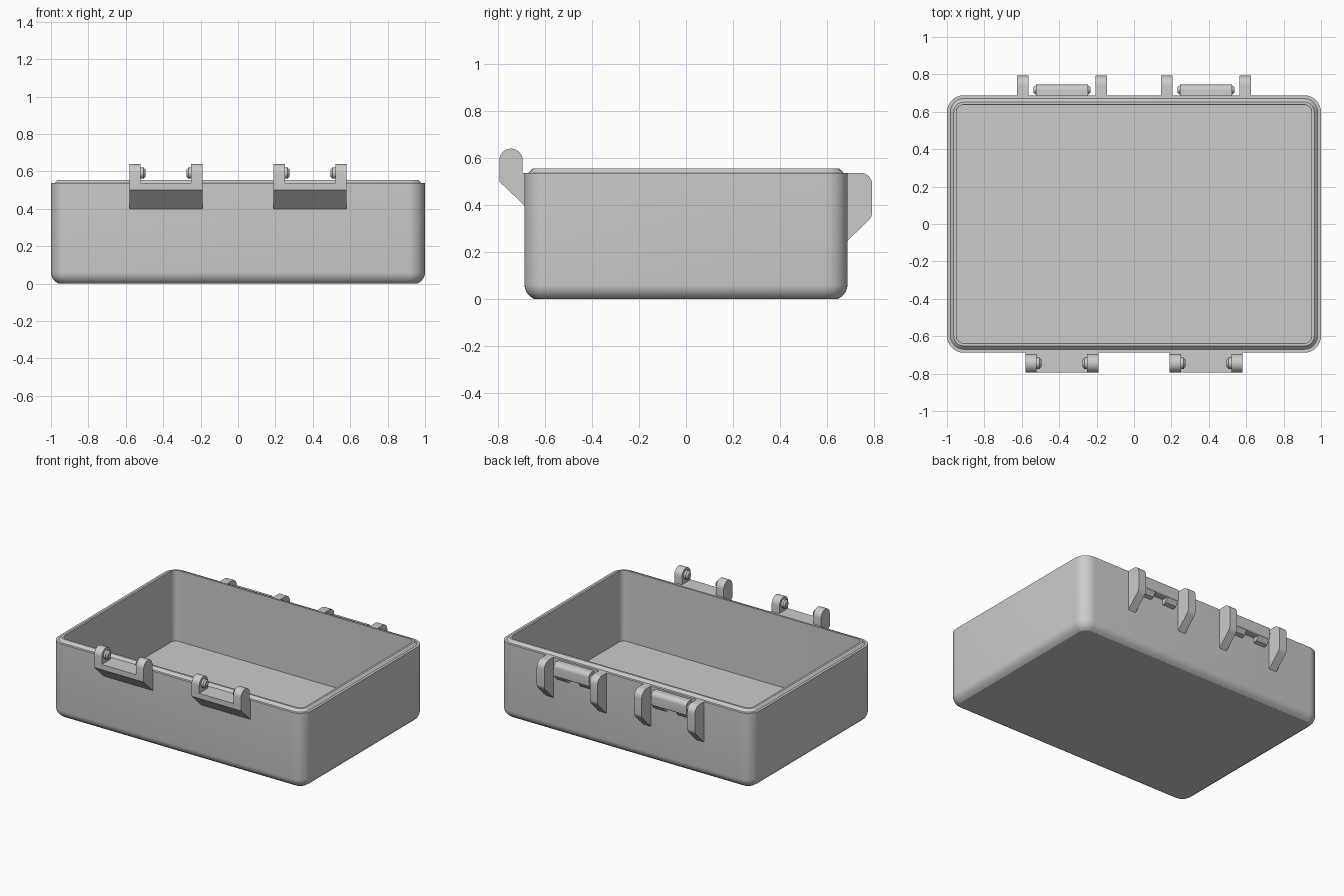
import bpy, bmesh
from math import sin, cos, tan, pi, radians
from mathutils import Vector, Matrix

cube = bpy.data.objects.get("Cube")
if cube:
    bpy.data.objects.remove(cube, do_unlink=True)

grey = bpy.data.materials.new("plain grey")
grey.use_nodes = True
grey.diffuse_color = (0.6, 0.6, 0.6, 1)
grey.node_tree.nodes["Principled BSDF"].inputs["Base Color"].default_value = (0.6, 0.6, 0.6, 1)


def finish(name, bm):
    bmesh.ops.recalc_face_normals(bm, faces=bm.faces)
    mesh = bpy.data.meshes.new(name)
    bm.to_mesh(mesh)
    bm.free()
    mesh.materials.append(grey)
    ob = bpy.data.objects.new(name, mesh)
    bpy.context.collection.objects.link(ob)
    bpy.ops.object.select_all(action='DESELECT')
    ob.select_set(True)
    bpy.context.view_layer.objects.active = ob
    bpy.ops.object.shade_smooth_by_angle(angle=radians(32))
    return ob


def rounded_rect(hx, hy, r, steps=8):
    pts = []
    for q, (sx, sy) in enumerate([(1, 1), (-1, 1), (-1, -1), (1, -1)]):
        for i in range(steps + 1):
            a = (q + i / steps) * pi / 2
            pts.append((sx * (hx - r) + r * cos(a), sy * (hy - r) + r * sin(a)))
    return pts


def fillet(corners, steps=6):
    """Round the (y, z, radius) corners of a convex profile."""
    out = []
    for i, (y, z, r) in enumerate(corners):
        p = Vector((y, z))
        if r == 0:
            out.append(p)
            continue
        a = (Vector(corners[i - 1][:2]) - p).normalized()
        b = (Vector(corners[(i + 1) % len(corners)][:2]) - p).normalized()
        half = a.angle(b) / 2
        centre = p + (a + b).normalized() * (r / sin(half))
        start = p + a * (r / tan(half)) - centre
        end = p + b * (r / tan(half)) - centre
        for k in range(steps + 1):
            out.append(centre + start.lerp(end, k / steps).normalized() * r)
    return out


def extrude_x(name, profile, x0, x1):
    bm = bmesh.new()
    face = bm.faces.new([bm.verts.new((x0, y, z)) for y, z in profile])
    new = bmesh.ops.extrude_face_region(bm, geom=[face])["geom"]
    bmesh.ops.translate(bm, vec=(x1 - x0, 0, 0),
                        verts=[v for v in new if isinstance(v, bmesh.types.BMVert)])
    # The starting cap is rebuilt so that the solid is closed
    bmesh.ops.holes_fill(bm, edges=[e for e in bm.edges if e.is_boundary])
    return finish(name, bm)


def peg(name, x0, x1, y, z, r0, r1):
    """Tapered round peg running along x."""
    bm = bmesh.new()
    turn = Matrix.Translation(((x0 + x1) / 2, y, z)) @ Matrix.Rotation(pi / 2 if x1 > x0 else -pi / 2, 4, 'Y')
    bmesh.ops.create_cone(bm, cap_ends=True, segments=24, radius1=r0, radius2=r1,
                          depth=abs(x1 - x0), matrix=turn)
    return finish(name, bm)


# Open box: rounded outer shell, sealing lip and cavity as stacked rings (inset, height)
rings = [(0.04, 0), (0.022, 0.012), (0.009, 0.028), (0.002, 0.045), (0, 0.06),
         (0, 0.537), (0.018, 0.537), (0.036, 0.555), (0.05, 0.555), (0.051, 0.05)]
bm = bmesh.new()
loops = [[bm.verts.new((x, y, z)) for x, y in rounded_rect(1 - i, 0.688 - i, 0.09 - i)]
         for i, z in rings]
for low, high in zip(loops, loops[1:]):
    for k in range(len(low)):
        n = (k + 1) % len(low)
        bm.faces.new((low[k], low[n], high[n], high[k]))
bm.faces.new(loops[0])
bm.faces.new(loops[-1])
finish("open_box", bm)

# Side profiles of the brackets
hinge_base = [(-0.68, 0.39), (-0.69, 0.4), (-0.795, 0.5), (-0.795, 0.537), (-0.68, 0.537)]
hinge_ear = fillet([(-0.795, 0.5, 0), (-0.795, 0.64, 0.0494), (-0.696, 0.64, 0.0494), (-0.696, 0.5, 0)])
latch_ear = fillet([(0.68, 0.24, 0), (0.793, 0.35, 0.05), (0.793, 0.537, 0.05), (0.68, 0.537, 0)])
catch_bar = fillet([(0.68, 0.43, 0), (0.745, 0.43, 0.01), (0.745, 0.525, 0.03), (0.68, 0.525, 0)])
catch_foot = [(0.68, 0.39), (0.715, 0.4), (0.74, 0.435), (0.68, 0.435)]

for side, c in (("right", -0.385), ("left", 0.385)):
    # Front hinge: base block, two ears and inward pegs
    extrude_x(side + "_hinge_base", hinge_base, c - 0.195, c + 0.195)
    for s, tag in ((-1, "a"), (1, "b")):
        extrude_x(f"{side}_hinge_ear_{tag}", hinge_ear, c + s * 0.195, c + s * 0.135)
        peg(f"{side}_hinge_peg_{tag}", c + s * 0.137, c + s * 0.12, -0.745, 0.591, 0.03, 0.03)
        peg(f"{side}_hinge_peg_tip_{tag}", c + s * 0.12, c + s * 0.109, -0.745, 0.591, 0.03, 0.018)
        # Back latch: side ears, feet under the catch and rounded bar ends
        extrude_x(f"{side}_latch_ear_{tag}", latch_ear, c + s * 0.24, c + s * 0.18)
        extrude_x(f"{side}_catch_foot_{tag}", catch_foot, c + s * 0.14, c + s * 0.05)
        peg(f"{side}_catch_end_{tag}", c + s * 0.138, c + s * 0.152, 0.717, 0.48, 0.025, 0.016)
    extrude_x(side + "_catch_bar", catch_bar, c - 0.14, c + 0.14)
